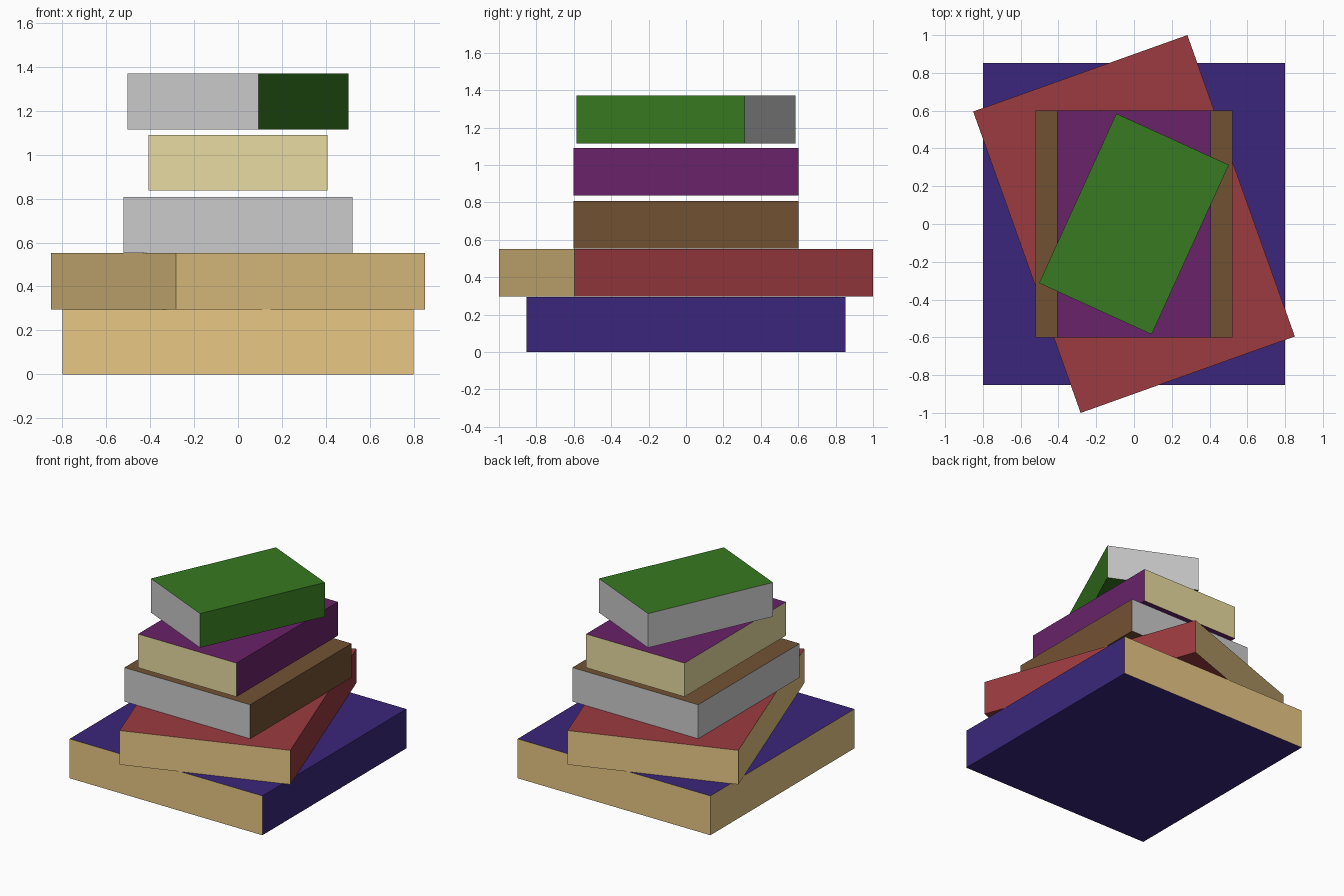
import bpy
import math

if "Cube" in bpy.data.objects:
    bpy.data.objects.remove(bpy.data.objects["Cube"])


# Material from a display colour, converted to linear values
def material(name, rgb):
    mat = bpy.data.materials.new(name)
    linear = [((c + 0.055) / 1.055) ** 2.4 for c in rgb]
    mat.diffuse_color = (*linear, 1.0)
    mat.use_nodes = True
    mat.node_tree.nodes["Principled BSDF"].inputs["Base Color"].default_value = mat.diffuse_color
    return mat


tan = material("tan_pages", (0.91, 0.78, 0.52))
cream = material("cream_pages", (0.91, 0.86, 0.63))
grey = bpy.data.materials.new("grey_pages")
grey.diffuse_color = (0.8, 0.8, 0.8, 1.0)
grey.use_nodes = True
grey.node_tree.nodes["Principled BSDF"].inputs["Base Color"].default_value = grey.diffuse_color


# One book: cover colour on top, bottom and spine (+x), pages on the other sides
def book(name, width, depth, z0, z1, turn, cover_rgb, pages):
    bpy.ops.mesh.primitive_cube_add(size=1)
    obj = bpy.context.object
    obj.name = name
    obj.data.name = name
    obj.location = (0, 0, (z0 + z1) / 2)
    obj.scale = (width, depth, z1 - z0)
    obj.rotation_euler.z = math.radians(turn)
    obj.data.materials.append(material(name + "_cover", cover_rgb))
    obj.data.materials.append(pages)
    for face in obj.data.polygons:
        is_cover = abs(face.normal.z) > 0.5 or face.normal.x > 0.5
        face.material_index = 0 if is_cover else 1


# Stack of books, bottom to top
book("blue_book", 1.60, 1.707, 0.0, 0.295, 0, (0.23, 0.15, 0.48), tan)
book("red_book", 1.204, 1.694, 0.296, 0.552, 19.63, (0.61, 0.23, 0.25), tan)
book("brown_book", 1.044, 1.202, 0.553, 0.808, 0, (0.45, 0.32, 0.20), grey)
book("purple_book", 0.817, 1.202, 0.837, 1.09, 0, (0.41, 0.135, 0.415), cream)
book("green_book", 0.655, 0.986, 1.115, 1.371, -24.5, (0.216, 0.475, 0.125), grey)
